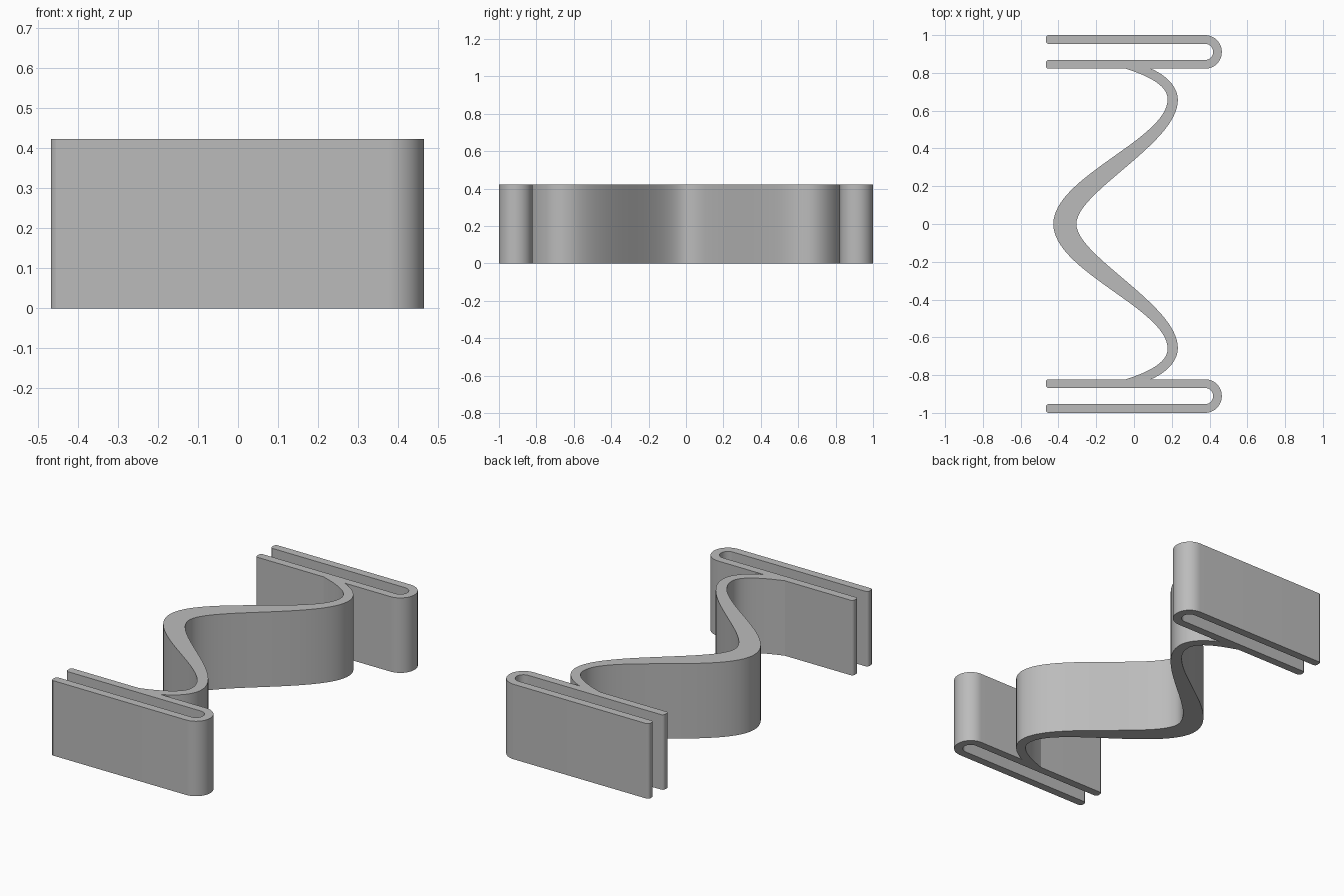
import bpy, bmesh, math
from mathutils import Vector
from mathutils.geometry import interpolate_bezier

if "Cube" in bpy.data.objects:
    bpy.data.objects.remove(bpy.data.objects["Cube"], do_unlink=True)

HEIGHT = 0.423

grey = bpy.data.materials.new("plain grey")
grey.use_nodes = True
colour = (0.5, 0.5, 0.5, 1)
grey.diffuse_color = colour
grey.node_tree.nodes["Principled BSDF"].inputs["Base Color"].default_value = colour


def ribbon(name, side_a, side_b):
    """Upright strip between two matching outlines, raised to full height."""
    bm = bmesh.new()
    a = [bm.verts.new((x, y, 0)) for x, y in side_a]
    b = [bm.verts.new((x, y, 0)) for x, y in side_b]
    for i in range(len(a) - 1):
        bm.faces.new((a[i], a[i + 1], b[i + 1], b[i]))
    raised = bmesh.ops.extrude_face_region(bm, geom=bm.faces[:])["geom"]
    top = [v for v in raised if isinstance(v, bmesh.types.BMVert)]
    bmesh.ops.translate(bm, verts=top, vec=(0, 0, HEIGHT))
    bmesh.ops.recalc_face_normals(bm, faces=bm.faces[:])
    mesh = bpy.data.meshes.new(name)
    bm.to_mesh(mesh)
    bm.free()
    mesh.materials.append(grey)
    obj = bpy.data.objects.new(name, mesh)
    bpy.context.collection.objects.link(obj)
    bpy.ops.object.select_all(action="DESELECT")
    obj.select_set(True)
    bpy.context.view_layer.objects.active = obj
    bpy.ops.object.shade_smooth_by_angle(angle=math.radians(30))
    return obj


def hairpin(radius, inset):
    """One side of the folded clip: straight arm, half-round bend, straight arm."""
    cx, cy, end = 0.376, 0.911, -0.467
    bend = [(cx + radius * math.cos(t), cy + radius * math.sin(t))
            for t in (math.pi * (0.5 - i / 24) for i in range(25))]
    ends = [(end, radius + inset), (end + 0.004, radius + inset * 0.4),
            (end + 0.012, radius)]
    return ([(x, cy + r) for x, r in ends] + bend
            + [(x, cy - r) for x, r in reversed(ends)])


def curve(*segments):
    """Chain of Bezier segments, each given by four points."""
    pts = []
    for p0, h0, h1, p1 in segments:
        part = interpolate_bezier(*(Vector((*p, 0)) for p in (p0, h0, h1, p1)), 33)
        pts += [(p.x, p.y) for p in part][1 if pts else 0:]
    return pts


def mirrored(half):
    """Continue a half outline through y = 0."""
    return [(x, -y) for x, y in reversed(half[1:])] + half


# Folded clips at both ends
outer, inner = hairpin(0.089, -0.012), hairpin(0.043, 0.012)
ribbon("back_clip", outer, inner)
ribbon("front_clip", [(x, -y) for x, y in outer], [(x, -y) for x, y in inner])

# Waved spring band, thickest in the middle
left_edge = curve(
    ((-0.427, 0), (-0.427, 0.25), (0.178, 0.45), (0.178, 0.66)),
    ((0.178, 0.66), (0.178, 0.74), (0.06, 0.79), (-0.06, 0.828)))
right_edge = curve(
    ((-0.305, 0), (-0.305, 0.17), (0.232, 0.43), (0.232, 0.655)),
    ((0.232, 0.655), (0.232, 0.74), (0.15, 0.80), (0.075, 0.828)))
ribbon("spring_band", mirrored(left_edge), mirrored(right_edge))
